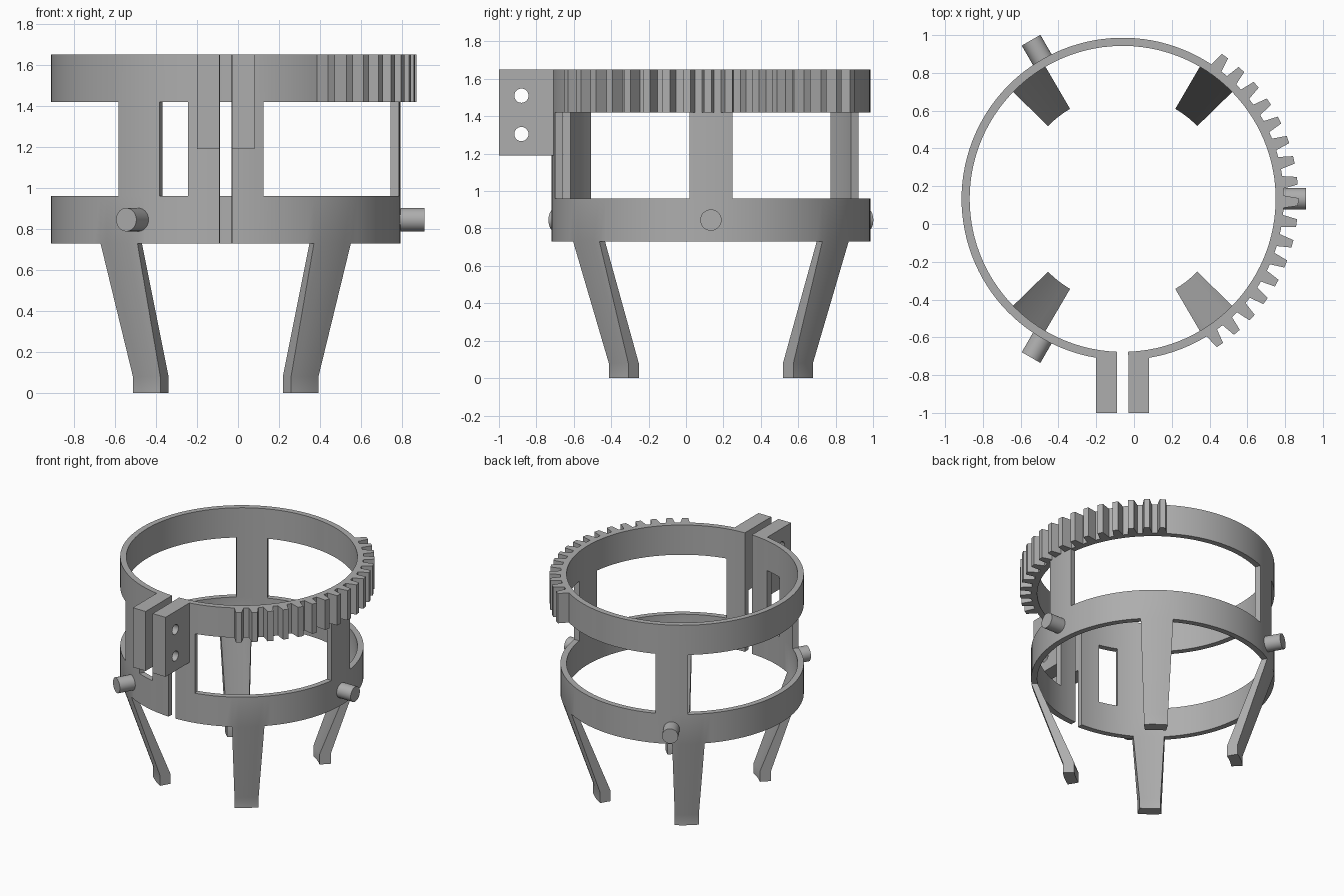
import bpy, bmesh
from math import sin, cos, radians, pi
from mathutils import Matrix, Vector

cube = bpy.data.objects.get("Cube")
if cube:
    bpy.data.objects.remove(cube, do_unlink=True)

CX, CY = -0.06, 0.133          # axis of the rings
R_IN, R_OUT = 0.81, 0.853
Z_LOW, Z_SILL, Z_HEAD, Z_TOP = 0.73, 0.96, 1.42, 1.65

grey = bpy.data.materials.new("plain_grey")
grey.use_nodes = True
grey.diffuse_color = (0.42, 0.42, 0.42, 1)
grey.node_tree.nodes["Principled BSDF"].inputs["Base Color"].default_value = (0.42, 0.42, 0.42, 1)


def polar(r, deg, z):
    a = radians(deg)
    return Vector((CX + r * cos(a), CY + r * sin(a), z))


def finish(name, bm, smooth=True):
    bmesh.ops.recalc_face_normals(bm, faces=bm.faces)
    mesh = bpy.data.meshes.new(name)
    bm.to_mesh(mesh)
    bm.free()
    mesh.materials.append(grey)
    ob = bpy.data.objects.new(name, mesh)
    bpy.context.collection.objects.link(ob)
    bpy.ops.object.select_all(action='DESELECT')
    ob.select_set(True)
    bpy.context.view_layer.objects.active = ob
    if smooth:
        bpy.ops.object.shade_smooth_by_angle(angle=radians(30))
    return ob


def prism(bm, outline, z0, z1):
    """Upright prism over a flat outline."""
    face = bm.faces.new([bm.verts.new((p[0], p[1], z0)) for p in outline])
    top = bmesh.ops.extrude_face_region(bm, geom=[face])["geom"]
    bmesh.ops.translate(bm, vec=(0, 0, z1 - z0),
                        verts=[v for v in top if isinstance(v, bmesh.types.BMVert)])


def cylinder(bm, a, b, radius, sides=32):
    axis = b - a
    turn = Vector((0, 0, 1)).rotation_difference(axis).to_matrix().to_4x4()
    bmesh.ops.create_cone(bm, cap_ends=True, segments=sides, radius1=radius,
                          radius2=radius, depth=axis.length,
                          matrix=Matrix.Translation((a + b) / 2) @ turn)


# Cage: split rings, pillars and legs as one curved shell around the axis
HALF = 7.7                      # half angle of pillars and legs
GAP, PANEL = 2.05, 12.4         # half angles of the front split and panels
PILLARS = (120, 240, 360)
LEGS = (128, 232, 308, 412)
START, END = 270 + GAP - 360, 270 - GAP
rows = [(0, 0.552, 0.632), (0.08, 0.552, 0.632), (Z_LOW, R_IN, R_OUT),
        (Z_SILL, R_IN, R_OUT), (Z_HEAD, R_IN, R_OUT), (Z_TOP, R_IN, R_OUT)]


def near(angle, centres, half=HALF):
    return any(abs((angle - c + 180) % 360 - 180) < half for c in centres)


def filled(angle, row):
    if row < 0 or row > 4 or not START < angle < END:
        return False
    if row < 2:
        return near(angle, LEGS)
    if row == 3:
        return near(angle, PILLARS) or near(angle, [270], PANEL)
    return True


marks = {START, END, 270 + PANEL - 360, 270 - PANEL}
for c in PILLARS + LEGS:
    for edge in (c - HALF, c + HALF):
        marks.add((edge + 90) % 360 - 90)
marks = sorted(marks)
angles = []
for a, b in zip(marks, marks[1:]):
    steps = max(1, round((b - a) / 3))
    angles += [a + (b - a) * i / steps for i in range(steps)]
angles.append(END)

bm = bmesh.new()
cache = {}


def corner(i, j, side):
    if (i, j, side) not in cache:
        cache[i, j, side] = bm.verts.new(polar(rows[j][1 + side], angles[i], rows[j][0]))
    return cache[i, j, side]


mids = [(a + b) / 2 for a, b in zip(angles, angles[1:])]
for i, mid in enumerate(mids):
    for j in range(5):
        if not filled(mid, j):
            continue
        for s in (0, 1):
            bm.faces.new([corner(i, j, s), corner(i + 1, j, s),
                          corner(i + 1, j + 1, s), corner(i, j + 1, s)])
        for step, level in ((-1, j), (1, j + 1)):
            if not filled(mid, j + step):
                bm.faces.new([corner(i, level, 0), corner(i + 1, level, 0),
                              corner(i + 1, level, 1), corner(i, level, 1)])
        for step, col in ((-1, i), (1, i + 1)):
            k = i + step
            if not (0 <= k < len(mids) and filled(mids[k], j)):
                bm.faces.new([corner(col, j, 0), corner(col, j + 1, 0),
                              corner(col, j + 1, 1), corner(col, j, 1)])
finish("cage_with_legs", bm)

# Gear teeth along the left side of the upper ring
bm = bmesh.new()
for n in range(-8, 9):
    a = n * 6.92 - 1
    outline = [polar(r, a + d, 0) for r, d in
               ((0.835, -2.3), (0.853, -2.2), (0.93, -1.25),
                (0.93, 1.25), (0.853, 2.2), (0.835, 2.3))]
    prism(bm, outline, Z_HEAD, Z_TOP)
finish("gear_teeth", bm, smooth=False)

# Round pegs on the lower ring
for name, a in (("left_peg", 0), ("back_peg", 120), ("front_peg", 240)):
    bm = bmesh.new()
    cylinder(bm, polar(0.83, a, 0.845), polar(0.97, a, 0.845), 0.057)
    finish(name, bm)

# Clamp plates beside the split, each with two bolt holes
for name, x0, x1 in (("right_clamp_plate", -0.20, -0.09), ("left_clamp_plate", -0.03, 0.08)):
    bm = bmesh.new()
    prism(bm, [(x0, -1), (x1, -1), (x1, -0.69), (x0, -0.69)], 1.19, Z_TOP)
    plate = finish(name, bm, smooth=False)
    bm = bmesh.new()
    for z in (1.305, 1.51):
        cylinder(bm, Vector((x0 - 0.1, -0.88, z)), Vector((x1 + 0.1, -0.88, z)), 0.038)
    cutter = finish("hole_cutter", bm)
    cutter.hide_render = True
    cut = plate.modifiers.new("holes", 'BOOLEAN')
    cut.object = cutter
    cut.solver = 'EXACT'
    bpy.ops.object.select_all(action='DESELECT')
    plate.select_set(True)
    bpy.context.view_layer.objects.active = plate
    bpy.ops.object.modifier_apply(modifier=cut.name)
    bpy.data.objects.remove(cutter, do_unlink=True)
    bpy.ops.object.shade_smooth_by_angle(angle=radians(30))
